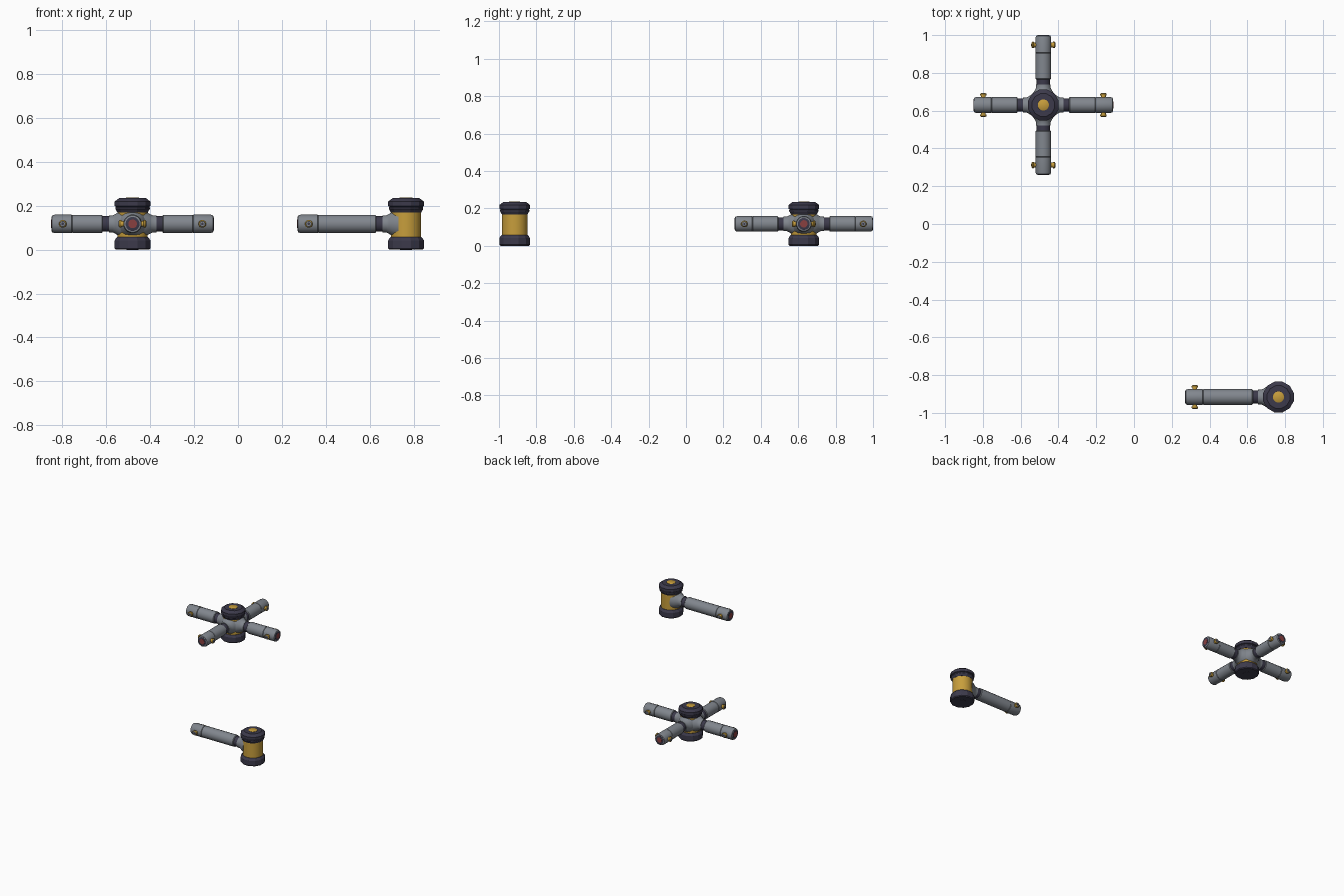
import bpy, bmesh
from math import pi, radians, cos, sin
from mathutils import Matrix

if "Cube" in bpy.data.objects:
    bpy.data.objects.remove(bpy.data.objects["Cube"])


def material(name, rgb):
    m = bpy.data.materials.new(name)
    m.diffuse_color = (*rgb, 1)
    m.use_nodes = True
    m.node_tree.nodes["Principled BSDF"].inputs["Base Color"].default_value = m.diffuse_color
    return m


GREY = material("steel grey", (0.22, 0.24, 0.27))
DARK = material("dark trim", (0.045, 0.042, 0.07))
GOLD = material("gold", (0.57, 0.34, 0.045))
RED = material("socket red", (0.25, 0.05, 0.05))


def lathe(name, profile, matrix, mat, sides=16, angle=38):
    """Revolve (radius, height) points about local z, then place the part."""
    bm = bmesh.new()
    rings = []
    for r, h in profile:
        rings.append([bm.verts.new((r * cos(2 * pi * (i + .5) / sides),
                                    r * sin(2 * pi * (i + .5) / sides), h))
                      for i in range(sides)])
    for a, b in zip(rings, rings[1:]):
        for i in range(sides):
            j = (i + 1) % sides
            bm.faces.new((a[i], a[j], b[j], b[i]))
    bm.faces.new(rings[0][::-1])
    bm.faces.new(rings[-1])
    bmesh.ops.recalc_face_normals(bm, faces=bm.faces)
    mesh = bpy.data.meshes.new(name)
    bm.to_mesh(mesh)
    bm.free()
    ob = bpy.data.objects.new(name, mesh)
    bpy.context.collection.objects.link(ob)
    ob.matrix_world = matrix
    mesh.materials.append(mat)
    bpy.ops.object.select_all(action='DESELECT')
    ob.select_set(True)
    bpy.context.view_layer.objects.active = ob
    bpy.ops.object.shade_smooth_by_angle(angle=radians(angle))
    return ob


def hub(label, x, y):
    base = Matrix.Translation((x, y, 0))
    lathe(label + "_body", [(.069, .045), (.069, .19)], base, GOLD, 24)
    # Lower foot and layered upper cap
    lathe(label + "_foot", [(.079, 0), (.084, .006), (.084, .042), (.079, .05),
                            (.072, .058)], base, DARK, 12, 20)
    lathe(label + "_cap_rim", [(.071, .168), (.078, .18), (.081, .184), (.081, .192),
                               (.077, .196)], base, DARK, 12, 20)
    lathe(label + "_cap", [(.077, .194), (.084, .198), (.084, .219), (.062, .235)],
          base, DARK, 12, 20)
    lathe(label + "_cap_button", [(.03, .23), (.03, .2365), (.028, .238)], base, GOLD)
    lathe(label + "_base_button", [(.028, -.001), (.028, .01)], base, DARK)


def arm(label, x, y, turn, length):
    frame = (Matrix.Translation((x, y, .117)) @ Matrix.Rotation(turn, 4, 'Z')
             @ Matrix.Rotation(pi / 2, 4, 'Y'))
    seam = length - .095
    lathe(label + "_saddle", [(.068, .035), (.058, .06), (.046, .078), (.04, .09),
                              (.04, .108)], frame, GREY)
    lathe(label + "_collar", [(.036, .1), (.036, .142)], frame, DARK)
    lathe(label + "_tube", [(.038, .136), (.042, .14), (.042, seam - .002),
                            (.04, seam)], frame, GREY)
    lathe(label + "_end", [(.04, seam), (.0425, seam + .002), (.0425, length - .014),
                           (.039, length - .004), (.034, length - .002)], frame, GREY)
    # Recessed-looking socket at the tip
    lathe(label + "_tip_ring", [(.032, length - .01), (.032, length - .001),
                                (.03, length)], frame, DARK)
    lathe(label + "_tip_socket", [(.02, length - .005), (.02, length + .001)], frame, RED)
    # Locking pins on both sides
    for side in (-1, 1):
        pin = (frame @ Matrix.Translation((0, 0, length - .052))
               @ Matrix.Rotation(-side * pi / 2, 4, 'X'))
        lathe(label + "_pin", [(.013, .03), (.013, .05), (.018, .051), (.018, .058),
                               (.014, .062)], pin, GOLD, 12)
        lathe(label + "_pin_face", [(.0145, .061), (.012, .0635)], pin, GREY, 12)
        lathe(label + "_pin_center", [(.006, .062), (.006, .064)], pin, DARK, 12)


# Cross junction with four short arms
hub("cross_hub", -.48, .63)
for k in range(4):
    arm("cross_arm_%d" % (k + 1), -.48, .63, k * pi / 2, .37)

# End piece with one long arm
hub("end_hub", .765, -.916)
arm("end_arm", .765, -.916, pi, .495)
